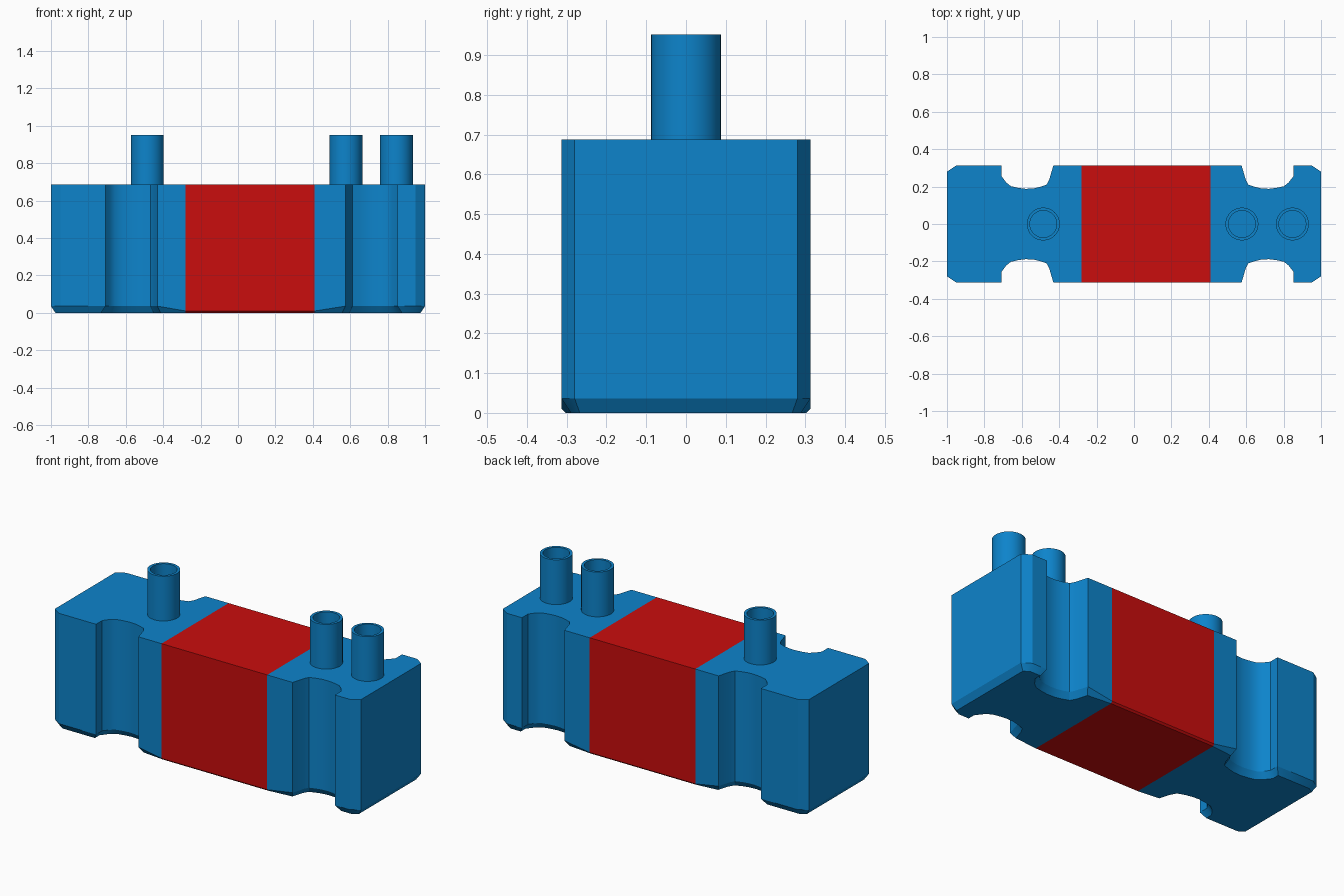
import bpy, bmesh, math
from mathutils import Vector

if "Cube" in bpy.data.objects:
    bpy.data.objects.remove(bpy.data.objects["Cube"])

TOP = 0.687       # top of the body
HALF = 0.313      # half depth of the body
CHAMFER = 0.036   # height of the bottom chamfer
SEAMS = (-0.28, 0.41)


def material(name, rgb):
    m = bpy.data.materials.new(name)
    m.diffuse_color = (*rgb, 1)
    m.use_nodes = True
    m.node_tree.nodes["Principled BSDF"].inputs["Base Color"].default_value = m.diffuse_color
    return m


BLUE = material("blue", (0.004, 0.23, 0.60))
RED = material("red", (0.59, 0.004, 0.004))


def finish(name, bm, mat):
    bmesh.ops.recalc_face_normals(bm, faces=bm.faces)
    mesh = bpy.data.meshes.new(name)
    bm.to_mesh(mesh)
    bm.free()
    mesh.materials.append(mat)
    ob = bpy.data.objects.new(name, mesh)
    bpy.context.collection.objects.link(ob)
    bpy.ops.object.select_all(action='DESELECT')
    ob.select_set(True)
    bpy.context.view_layer.objects.active = ob
    bpy.ops.object.shade_smooth_by_angle(angle=math.radians(32))
    return ob


def inset(points, d):
    """Offset an open path inward by d, with mitred corners."""
    out = []
    for i, p in enumerate(points):
        normals = []
        for a, b in ((i - 1, i), (i, i + 1)):
            if a >= 0 and b < len(points):
                e = (points[b] - points[a]).normalized()
                normals.append(Vector((e.y, -e.x)))
        n = sum(normals, Vector((0, 0))).normalized()
        out.append(p + n * d / max(0.5, n.dot(normals[0])))
    return out


def end_block(name, side, seam, end):
    # half outline from the seam to the end, groove measured from x = 0.072
    groove = [(0.503, HALF), (0.526, 0.235), (0.54, 0.21), (0.575, 0.198),
              (0.61, 0.19), (0.65, 0.188), (0.69, 0.193), (0.73, 0.202),
              (0.755, 0.222), (0.78, 0.255), (0.78, HALF)]
    half = [(seam * side, HALF)]
    half += [(x + 0.072 * side, y) for x, y in groove]
    half += [(end - 0.05, HALF), (end, 0.28)]
    path = [Vector(p) for p in half + [(x, -y) for x, y in reversed(half)]]
    low = inset(path, 0.024)
    # the chamfer fades out toward the seam
    for i in (0, -1):
        low[i] = Vector((path[i].x, math.copysign(HALF - 0.01, path[i].y)))
    bm = bmesh.new()
    rows = []
    for pts, z in ((path, TOP), (path, CHAMFER), (low, 0)):
        rows.append([bm.verts.new((p.x * side, p.y, z)) for p in pts])
    for v in (rows[1][0], rows[1][-1]):
        v.co.z = 0.01
    for a, b in zip(rows, rows[1:]):
        for i in range(len(a) - 1):
            bm.faces.new((a[i], a[i + 1], b[i + 1], b[i]))
    bm.faces.new(rows[0])
    bm.faces.new(rows[-1])
    # close the seam
    bm.faces.new([r[0] for r in rows] + [r[-1] for r in reversed(rows)])
    return finish(name, bm, BLUE)


end_block("left_end_block", -1, SEAMS[0], 1.0)
end_block("right_end_block", 1, SEAMS[1], 1.0)

# red middle band
section = [(HALF, TOP), (HALF, 0.01), (HALF - 0.01, 0)]
section += [(-y, z) for y, z in reversed(section)]
bm = bmesh.new()
rings = [[bm.verts.new((x, y, z)) for y, z in section] for x in SEAMS]
for i in range(len(section)):
    j = (i + 1) % len(section)
    bm.faces.new((rings[0][i], rings[0][j], rings[1][j], rings[1][i]))
for r in rings:
    bm.faces.new(r)
finish("middle_band", bm, RED)


def tube(name, x, n=32):
    # outer wall, rim, inner wall and floor
    bm = bmesh.new()
    rows = []
    for r, z in ((0.088, TOP), (0.088, 0.951), (0.072, 0.951), (0.072, TOP + 0.001)):
        rows.append([bm.verts.new((x + r * math.cos(math.tau * i / n),
                                   r * math.sin(math.tau * i / n), z)) for i in range(n)])
    for a, b in zip(rows, rows[1:]):
        for i in range(n):
            j = (i + 1) % n
            bm.faces.new((a[i], a[j], b[j], b[i]))
    bm.faces.new(rows[0])
    bm.faces.new(rows[-1])
    finish(name, bm, BLUE)


for name, x in (("left_tube", -0.485), ("inner_right_tube", 0.577), ("outer_right_tube", 0.847)):
    tube(name, x)
